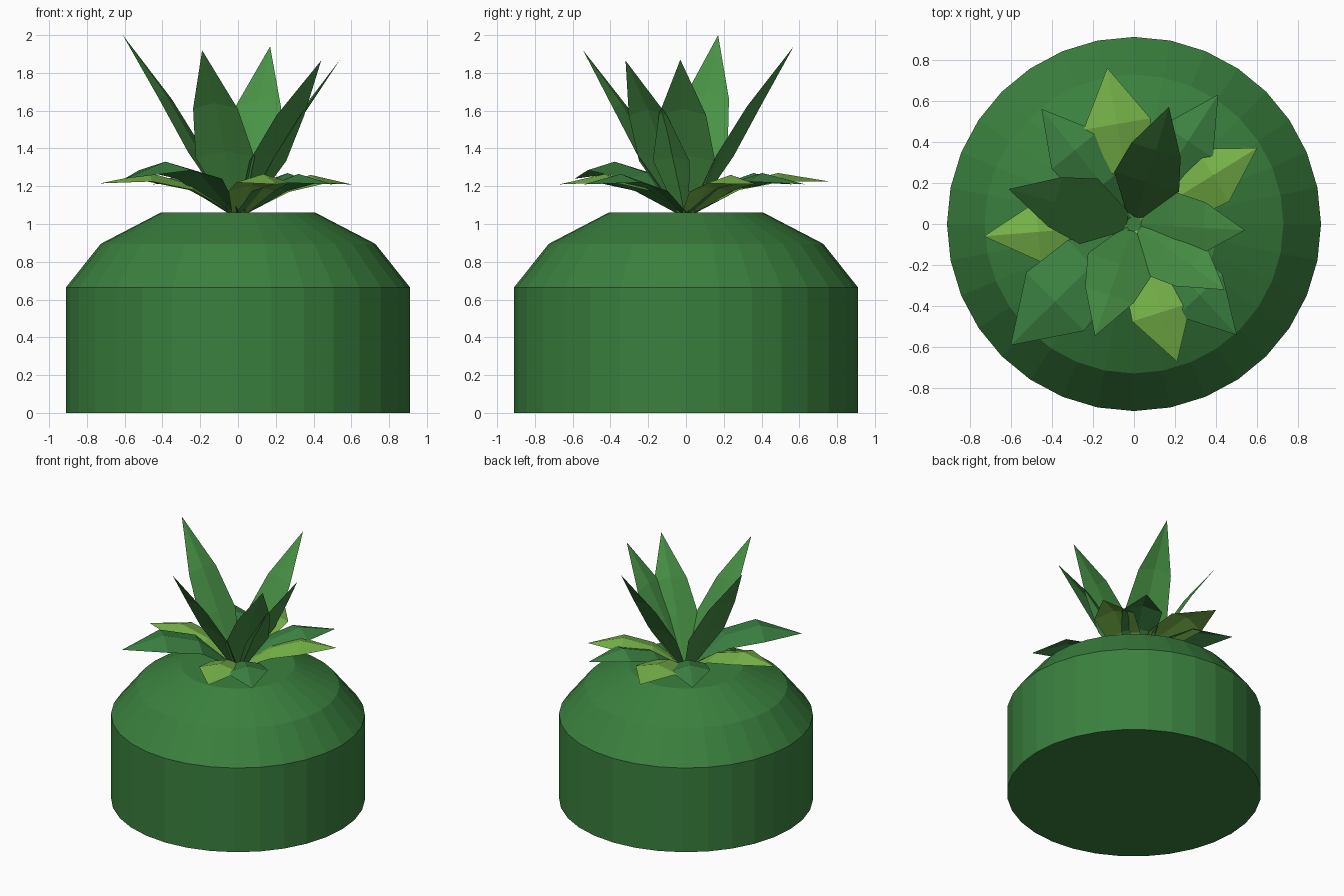
import bpy, bmesh, math
from mathutils import Vector

if "Cube" in bpy.data.objects:
    bpy.data.objects.remove(bpy.data.objects["Cube"])


def material(name, rgb):
    m = bpy.data.materials.new(name)
    m.diffuse_color = (*rgb, 1)
    m.use_nodes = True
    m.node_tree.nodes["Principled BSDF"].inputs["Base Color"].default_value = m.diffuse_color
    return m


BODY = material("body_green", (.042, .216, .048))
LEAF = material("leaf_green", (.065, .288, .061))
DARK = material("low_leaf_green", (.045, .225, .055))
LIME = material("lime_green", (.18, .445, .065))


def finish(bm, name, mat):
    bmesh.ops.recalc_face_normals(bm, faces=bm.faces)
    mesh = bpy.data.meshes.new(name)
    bm.to_mesh(mesh)
    bm.free()
    mesh.materials.append(mat)
    obj = bpy.data.objects.new(name, mesh)
    bpy.context.collection.objects.link(obj)


# Faceted body: stacked 32-sided rings with flat caps
bm = bmesh.new()
N = 32
rings = [[bm.verts.new((r * math.cos(2 * math.pi * i / N), r * math.sin(2 * math.pi * i / N), z))
          for i in range(N)]
         for r, z in [(.91, 0), (.91, .665), (.727, .895), (.41, 1.06)]]
for a, b in zip(rings, rings[1:]):
    for i in range(N):
        j = (i + 1) % N
        bm.faces.new((a[i], a[j], b[j], b[i]))
bm.faces.new(rings[0])
bm.faces.new(rings[-1])
finish(bm, "body", BODY)


def leaf(name, tip, rows, mat):
    """Creased sheet; rows are (radius, edge height, half width, ridge lift)."""
    bm = bmesh.new()
    out = Vector((tip[0], tip[1], 0)).normalized()
    side = Vector((-out.y, out.x, 0))
    strips = []
    for r, z, w, lift in rows:
        c = out * r + Vector((0, 0, z))
        strips.append([bm.verts.new(c + side * w),
                       bm.verts.new(c + Vector((0, 0, lift))),
                       bm.verts.new(c - side * w)])
    for a, b in zip(strips, strips[1:]):
        for i in (0, 1):
            bm.faces.new((a[i], a[i + 1], b[i + 1], b[i]))
    t = bm.verts.new(tip)
    last = strips[-1]
    for i in (0, 1):
        bm.faces.new((last[i], last[i + 1], t))
    finish(bm, name, mat)


# Upright crown leaves
uprights = [(-.61, .17, 2.0), (.17, .57, 1.94), (.54, -.03, 1.87),
            (.44, -.32, 1.865), (-.19, -.545, 1.92)]
for n, tip in enumerate(uprights):
    R, h = math.hypot(tip[0], tip[1]), tip[2] - 1.06
    rows = [(.035, 1.06, .045, 0),
            (.36 * R, 1.06 + .34 * h, .165, .03),
            (.63 * R, 1.06 + .64 * h, .125, .03)]
    leaf(f"upright_leaf_{n + 1}", tip, rows, LEAF)

# Low spreading leaves: tip, half width, ridge height, material
spreading = [((-.13, .76, 1.225), .165, 1.27, LIME), ((.60, .37, 1.21), .15, 1.26, LIME),
             ((-.73, -.06, 1.215), .145, 1.27, LIME), ((.21, -.67, 1.21), .15, 1.265, LIME),
             ((-.45, .56, 1.21), .145, 1.27, DARK), ((.41, .63, 1.21), .145, 1.27, DARK),
             ((-.60, -.59, 1.24), .2, 1.33, DARK), ((.50, -.54, 1.21), .15, 1.265, DARK)]
for n, (tip, w, z, mat) in enumerate(spreading):
    R = math.hypot(tip[0], tip[1])
    rows = [(.035, 1.06, .045, 0),
            (.34 * R, z - .09, .85 * w, .03),
            (.64 * R, z - .045, w, .045)]
    leaf(f"spreading_leaf_{n + 1}", tip, rows, mat)
